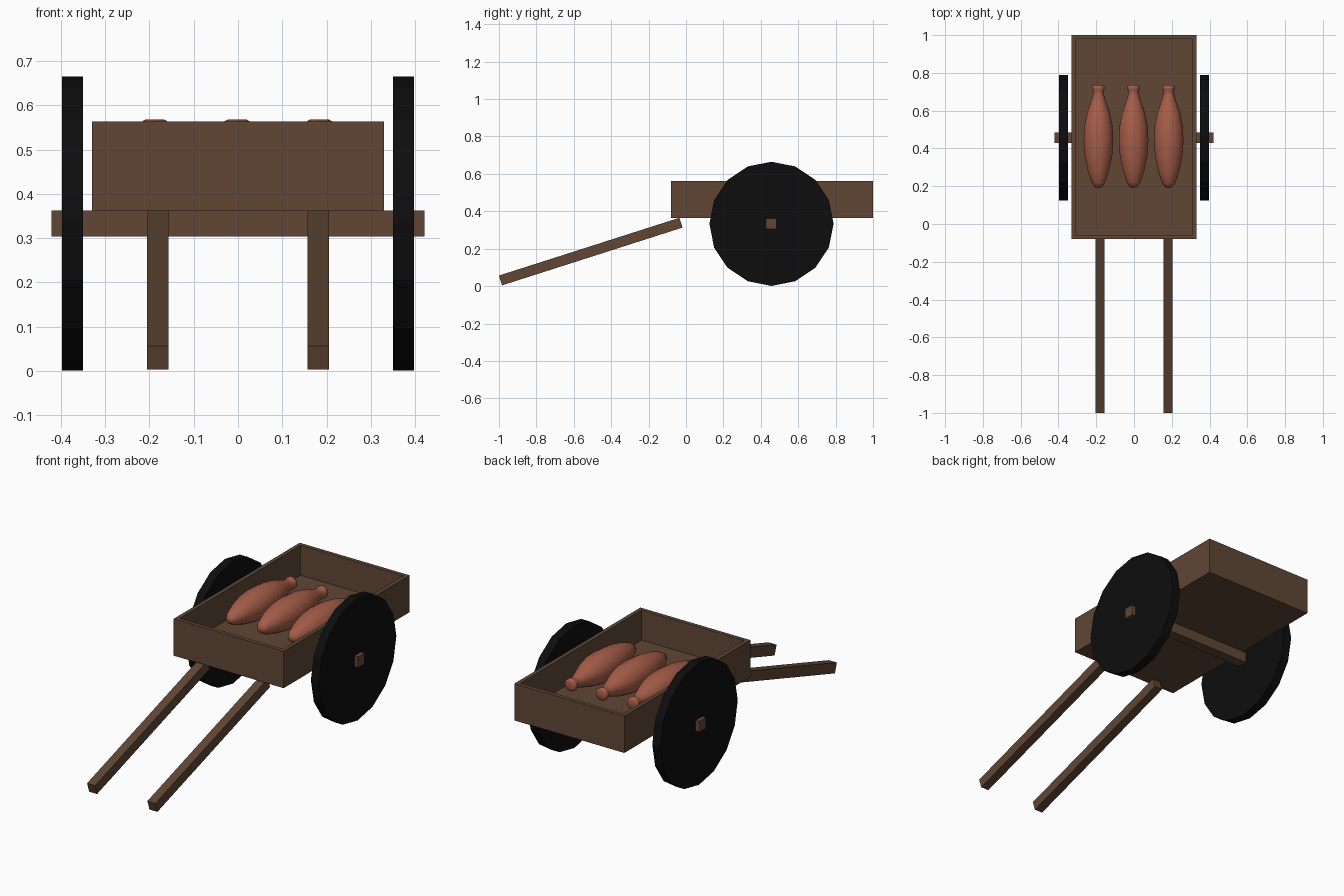
import bpy, bmesh, math
from mathutils import Matrix, Vector

if "Cube" in bpy.data.objects:
    bpy.data.objects.remove(bpy.data.objects["Cube"])


def material(name, rgb):
    m = bpy.data.materials.new(name)
    m.diffuse_color = (*rgb, 1)
    m.use_nodes = True
    m.node_tree.nodes["Principled BSDF"].inputs["Base Color"].default_value = m.diffuse_color
    return m


WOOD = material("wood", (0.115, 0.062, 0.036))
BLACK = material("dark_wheel", (0.004, 0.004, 0.004))
CLAY = material("clay", (0.38, 0.11, 0.065))


def add(name, bm, mat):
    bmesh.ops.recalc_face_normals(bm, faces=bm.faces)
    me = bpy.data.meshes.new(name)
    bm.to_mesh(me)
    bm.free()
    me.materials.append(mat)
    ob = bpy.data.objects.new(name, me)
    bpy.context.collection.objects.link(ob)
    return ob


def block(centre, size, angle=0):
    bm = bmesh.new()
    bmesh.ops.create_cube(bm, size=1, matrix=Matrix.Translation(centre)
                          @ Matrix.Rotation(angle, 4, 'X')
                          @ Matrix.Diagonal((*size, 1)))
    return bm


# Open tray: block with the top inset and sunk
bm = block((0, 0.46, 0.463), (0.66, 1.08, 0.2))
top = max(bm.faces, key=lambda f: f.calc_center_median().z)
bmesh.ops.inset_region(bm, faces=[top], thickness=0.03)
floor = bmesh.ops.extrude_discrete_faces(bm, faces=[top])["faces"][0]
bmesh.ops.translate(bm, verts=floor.verts, vec=(0, 0, -0.163))
add("tray", bm, WOOD)

# Square axle
AXLE = Vector((0, 0.457, 0.333))
add("axle", block(AXLE, (0.842, 0.056, 0.058)), WOOD)

# Wheels and sloping handles on both sides
low, high = Vector((0, -0.992, 0.03)), Vector((0, -0.027, 0.339))
run = high - low
for side, s in (("left", -1), ("right", 1)):
    bm = bmesh.new()
    bmesh.ops.create_cone(bm, cap_ends=True, segments=16, radius1=0.332,
                          radius2=0.332, depth=0.048,
                          matrix=Matrix.Translation(AXLE + Vector((s * 0.374, 0, 0)))
                          @ Matrix.Rotation(math.pi / 2, 4, 'Y'))
    add(side + "_wheel", bm, BLACK)
    add(side + "_handle",
        block((low + high) / 2 + Vector((s * 0.181, 0, 0)),
              (0.048, run.length, 0.055), math.atan2(run.z, run.y)), WOOD)

# Clay jars lying along y: lathed profile of (y, radius)
PROFILE = [(0.19, 0), (0.195, 0.02), (0.22, 0.037), (0.28, 0.058), (0.36, 0.075),
           (0.44, 0.081), (0.52, 0.077), (0.59, 0.062), (0.64, 0.044), (0.68, 0.031),
           (0.705, 0.029), (0.715, 0.034), (0.73, 0.033), (0.735, 0.025), (0.735, 0)]
N = 12
for i, x in enumerate((-0.188, -0.002, 0.184)):
    bm = bmesh.new()
    vs = [bm.verts.new((r * math.sin(math.pi / N), y, r * math.cos(math.pi / N)))
          for y, r in PROFILE]
    es = [bm.edges.new(p) for p in zip(vs, vs[1:])]
    bmesh.ops.spin(bm, geom=vs + es, axis=(0, 1, 0), cent=(0, 0, 0),
                   angle=2 * math.pi, steps=N)
    bmesh.ops.remove_doubles(bm, verts=bm.verts, dist=0.0005)
    for f in bm.faces:
        f.smooth = True
    add(f"jar_{i + 1}", bm, CLAY).location = (x, 0, 0.49)
